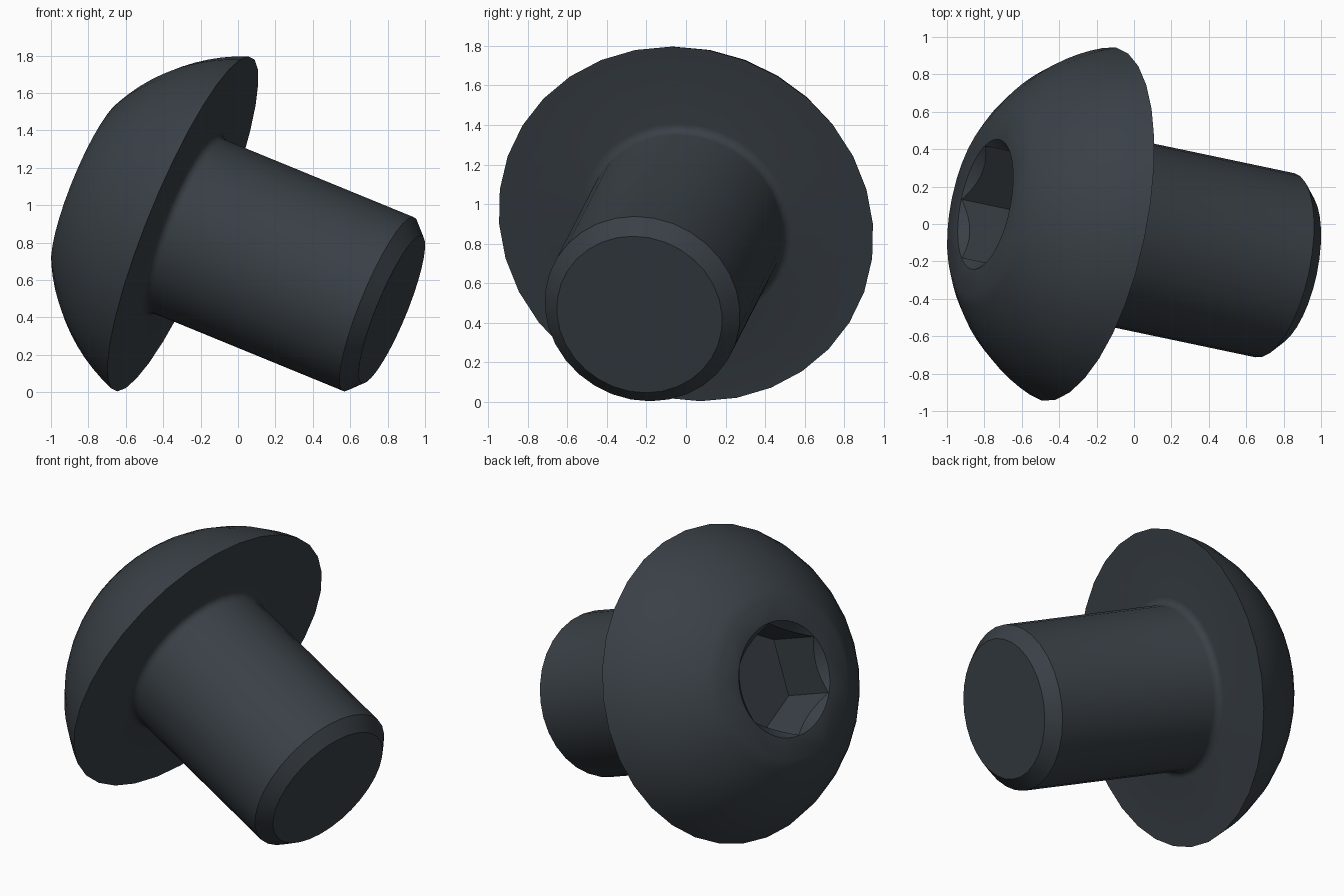
import bpy, bmesh, math
from mathutils import Matrix, Vector

cube = bpy.data.objects.get("Cube")
if cube:
    bpy.data.objects.remove(cube, do_unlink=True)

# Colour
steel = bpy.data.materials.new("dark_steel")
steel.use_nodes = True
colour = (0.041, 0.051, 0.061, 1)
steel.diffuse_color = colour
steel.node_tree.nodes["Principled BSDF"].inputs["Base Color"].default_value = colour

# Tilted frame: local z points out of the head, origin at the centre of its underside
out = Vector((-0.908, 0.191, 0.372)).normalized()
side = (out * out.z - Vector((0, 0, 1))).normalized()
FRAME = Matrix((side, out.cross(side), out)).transposed().to_4x4()
FRAME.translation = (-0.295, 0, 0.9)

HEAD_R, HEAD_H, FLAT_R = 0.965, 0.55, 0.49
SHANK_R, SHANK_LEN, CHAMFER, FILLET = 0.503, 1.23, 0.077, 0.045
SOCKET_R, SOCKET_DEPTH = 0.352, 0.38


def lathe(name, profile, sides):
    """Closed solid from (radius, height) rings listed top to bottom."""
    bm = bmesh.new()
    rings = []
    for r, z in profile:
        angles = [math.tau * i / sides for i in range(sides)]
        rings.append([bm.verts.new((r * math.cos(a), r * math.sin(a), z)) for a in angles])
    for a, b in zip(rings, rings[1:]):
        for i in range(sides):
            j = (i + 1) % sides
            bm.faces.new((a[i], b[i], b[j], a[j]))
    bm.faces.new(rings[0])
    bm.faces.new(rings[-1][::-1])
    bmesh.ops.recalc_face_normals(bm, faces=bm.faces)
    mesh = bpy.data.meshes.new(name)
    bm.to_mesh(mesh)
    bm.free()
    mesh.materials.append(steel)
    obj = bpy.data.objects.new(name, mesh)
    bpy.context.collection.objects.link(obj)
    obj.matrix_world = FRAME
    return obj


# Domed head: arc about a centre on the axis, from the flat top to the rim
centre = (HEAD_R**2 - FLAT_R**2 - HEAD_H**2) / (-2 * HEAD_H)
radius = math.hypot(HEAD_R, centre)
start = math.atan2(FLAT_R, HEAD_H - centre)
end = math.atan2(HEAD_R, -centre)
STEPS = 10
profile = []
for i in range(STEPS + 1):
    a = start + (end - start) * i / STEPS
    profile.append((radius * math.sin(a), centre + radius * math.cos(a)))

# Fillet under the head, then the shank with its chamfered tip
for i in range(5):
    a = math.pi / 2 * i / 4
    profile.append((SHANK_R + FILLET * (1 - math.sin(a)), -FILLET * (1 - math.cos(a))))
profile += [(SHANK_R, CHAMFER - SHANK_LEN), (SHANK_R - CHAMFER, -SHANK_LEN)]
screw = lathe("domed_screw", profile, 32)

# Hexagonal socket with a countersunk mouth
hexagon = lathe("socket_cutter", [(SOCKET_R, HEAD_H + 0.2),
                                  (SOCKET_R, HEAD_H - SOCKET_DEPTH)], 6)
mouth = lathe("mouth_cutter", [(SOCKET_R + 0.023, HEAD_H + 0.02),
                               (SOCKET_R - 0.1, HEAD_H - 0.1)], 48)
bpy.context.view_layer.update()
bpy.ops.object.select_all(action="DESELECT")
screw.select_set(True)
bpy.context.view_layer.objects.active = screw
for cutter in (hexagon, mouth):
    cutter.hide_render = True
    mod = screw.modifiers.new(cutter.name, "BOOLEAN")
    mod.operation = "DIFFERENCE"
    mod.solver = "EXACT"
    mod.object = cutter
    bpy.ops.object.modifier_apply(modifier=mod.name)
    bpy.data.objects.remove(cutter, do_unlink=True)

bpy.ops.object.shade_smooth_by_angle(angle=math.radians(38))
